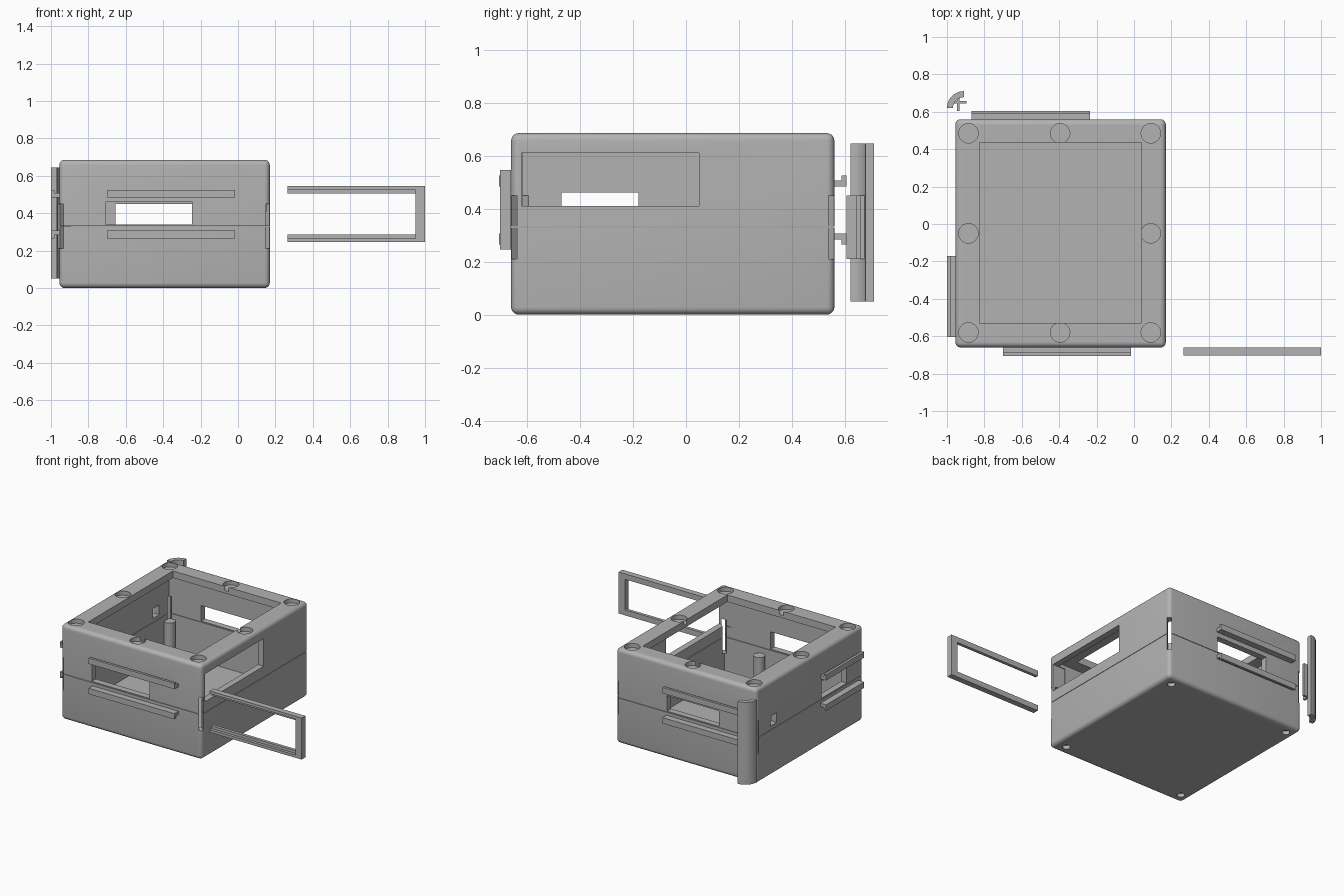
import bpy, bmesh, math
from mathutils import Matrix, Vector

if "Cube" in bpy.data.objects:
    bpy.data.objects.remove(bpy.data.objects["Cube"], do_unlink=True)

GREY = (0.45, 0.45, 0.45, 1)
plastic = bpy.data.materials.new("plain grey plastic")
plastic.use_nodes = True
plastic.diffuse_color = GREY
plastic.node_tree.nodes["Principled BSDF"].inputs["Base Color"].default_value = GREY

# Case dimensions
X0, X1, Y0, Y1 = -0.955, 0.17, -0.66, 0.56
TOP, SPLIT, WALL = 0.685, 0.33, 0.045
POST_X, POST_Y = (-0.885, 0.09), (0.485, -0.58)


def make(name, bm):
    bmesh.ops.recalc_face_normals(bm, faces=bm.faces)
    mesh = bpy.data.meshes.new(name)
    bm.to_mesh(mesh)
    bm.free()
    mesh.materials.append(plastic)
    ob = bpy.data.objects.new(name, mesh)
    bpy.context.collection.objects.link(ob)
    return ob


def add_box(bm, x0, x1, y0, y1, z0, z1, turn=0):
    size = Matrix.Diagonal((x1 - x0, y1 - y0, z1 - z0, 1))
    mid = Vector((x0 + x1, y0 + y1, z0 + z1)) / 2
    return bmesh.ops.create_cube(
        bm, size=1, matrix=Matrix.Translation(mid) @ Matrix.Rotation(turn, 4, "Z") @ size)


def box(name, *dims, turn=0):
    bm = bmesh.new()
    add_box(bm, *dims, turn=turn)
    return make(name, bm)


def cylinder(name, x, y, r, z0, z1):
    bm = bmesh.new()
    bmesh.ops.create_cone(bm, cap_ends=True, segments=32, radius1=r, radius2=r, depth=z1 - z0,
                          matrix=Matrix.Translation((x, y, (z0 + z1) / 2)))
    return make(name, bm)


def prism(name, profile, place, a, b):
    """Sweep a 2D profile from a to b; place(u, v, t) gives the 3D point."""
    bm = bmesh.new()
    ends = [[bm.verts.new(place(u, v, t)) for u, v in profile] for t in (a, b)]
    n = len(profile)
    for ring in ends:
        bm.faces.new(ring)
    for i in range(n):
        j = (i + 1) % n
        bm.faces.new((ends[0][i], ends[0][j], ends[1][j], ends[1][i]))
    return make(name, bm)


def smooth(ob):
    bpy.ops.object.select_all(action="DESELECT")
    ob.select_set(True)
    bpy.context.view_layer.objects.active = ob
    bpy.ops.object.shade_smooth_by_angle(angle=math.radians(35))


def cut(ob, cutters):
    for c in cutters:
        c.hide_render = True
        mod = ob.modifiers.new("cut", "BOOLEAN")
        mod.operation, mod.solver, mod.object = "DIFFERENCE", "EXACT", c
    bpy.context.view_layer.update()
    mesh = bpy.data.meshes.new_from_object(
        ob.evaluated_get(bpy.context.evaluated_depsgraph_get()))
    ob.modifiers.clear()
    ob.data = mesh
    for c in cutters:
        bpy.data.objects.remove(c, do_unlink=True)
    smooth(ob)


def rounded_half(name, z0, z1):
    """Half of the case, with every edge rounded except those at the split."""
    bm = bmesh.new()
    add_box(bm, X0, X1, Y0, Y1, z0, z1)
    edges = [e for e in bm.edges
             if not all(abs(v.co.z - SPLIT) < 0.01 for v in e.verts)]
    bmesh.ops.bevel(bm, geom=edges, offset=0.028, segments=5, profile=0.5, affect="EDGES")
    return make(name, bm)


def corner_slots():
    """Square notch and diagonal slit on each upright corner for the clips."""
    out = []
    for x, sx in ((X0, 1), (X1, -1)):
        for y, sy in ((Y0, 1), (Y1, -1)):
            out.append(box("notch", x - 0.022, x + 0.022, y - 0.022, y + 0.022, 0.21, 0.45))
            cx, cy = x + sx * 0.03, y + sy * 0.03
            out.append(box("slit", cx - 0.06, cx + 0.06, cy - 0.014, cy + 0.014, 0.21, 0.45,
                           turn=sx * sy * math.pi / 4))
    return out


def cavity(z0, z1):
    return box("cavity", X0 + WALL, X1 - WALL, Y0 + WALL, Y1 - WALL, z0, z1)


# Lower half: tray with screw recesses underneath
lower = rounded_half("lower_case", 0, SPLIT - 0.001)
holes = [cylinder("hole", x, y, 0.026, -0.1, 0.025) for x in POST_X for y in POST_Y]
cut(lower, [cavity(0.05, 1)] + corner_slots() + holes)

# Upper half: frame with top opening, magnet recesses and side windows
upper = rounded_half("upper_case", SPLIT + 0.002, TOP)
recesses = [cylinder("recess", x, y, 0.052, TOP - 0.03, 1)
            for x in (-0.885, -0.395, 0.09) for y in (0.485, -0.05, -0.58)
            if (x, y) != (-0.395, -0.05)]
windows = [
    box("front_window", -0.705, -0.245, Y0 - 0.1, Y0 + 0.1, 0.338, 0.463),
    box("back_window", -0.655, -0.24, Y1 - 0.1, Y1 + 0.1, 0.338, 0.45),
    box("left_window", X0 - 0.1, X0 + 0.1, -0.47, -0.18, 0.338, 0.46),
    box("right_window", X1 - 0.1, X1 + 0.1, -0.62, 0.05, 0.41, 0.61),
    box("cable_hole", X0 - 0.1, X0 + 0.1, 0.33, 0.40, 0.36, 0.43),
    box("top_opening", -0.825, 0.04, -0.53, 0.435, 0.5, 1),
]
cut(upper, [cavity(0, TOP - 0.05)] + corner_slots() + recesses + windows)

# Posts standing in the tray
for i, (x, y) in enumerate([(-0.885, 0.485), (0.09, 0.485), (-0.885, -0.58), (-0.18, -0.58)]):
    smooth(cylinder("screw_post_%d" % (i + 1), x, y, 0.038, 0.045, 0.29))

# L-shaped slide rails above and below three windows
RAIL = [(-0.005, 0.483), (0.045, 0.483), (0.045, 0.525), (0.027, 0.525), (0.027, 0.507), (-0.005, 0.507)]
sides = {
    "front": (lambda u, v, t: (t, Y0 - u, v), -0.7, -0.015),
    "back": (lambda u, v, t: (t, Y1 + u, v), -0.87, -0.235),
    "left": (lambda u, v, t: (X0 - u, t, v), -0.605, -0.17),
}
for side, (place, a, b) in sides.items():
    prism(side + "_upper_rail", RAIL, place, a, b)
    prism(side + "_lower_rail", [(u, 0.79 - v) for u, v in RAIL], place, a, b)

# Sliding U-shaped frame lying beside the case
ARM = [(0, 0.505), (0.022, 0.505), (0.022, 0.525), (0.042, 0.525), (0.042, 0.545), (0, 0.545)]
place = sides["front"][0]
prism("slider_upper_arm", ARM, place, 0.265, 0.955)
prism("slider_lower_arm", [(u, 0.79 - v) for u, v in ARM], place, 0.265, 0.955)
box("slider_end_bar", 0.95, 1, Y0 - 0.042, Y0, 0.245, 0.545)

# Loose corner clip: quarter-round cover with crossed hooks inside
CX, CY, STEPS = -0.91, 0.62, 12


def arc(r):
    angles = [math.pi / 2 * (1 + i / STEPS) for i in range(STEPS + 1)]
    return [(CX + r * math.cos(a), CY + r * math.sin(a)) for a in angles]


upright = lambda u, v, t: (u, v, t)
smooth(prism("clip_cover", arc(0.09) + arc(0.058)[::-1], upright, 0.05, 0.645))
box("clip_hook_across", -0.968, -0.895, 0.643, 0.658, 0.21, 0.45)
box("clip_hook_along", -0.947, -0.932, 0.605, 0.68, 0.21, 0.45)
